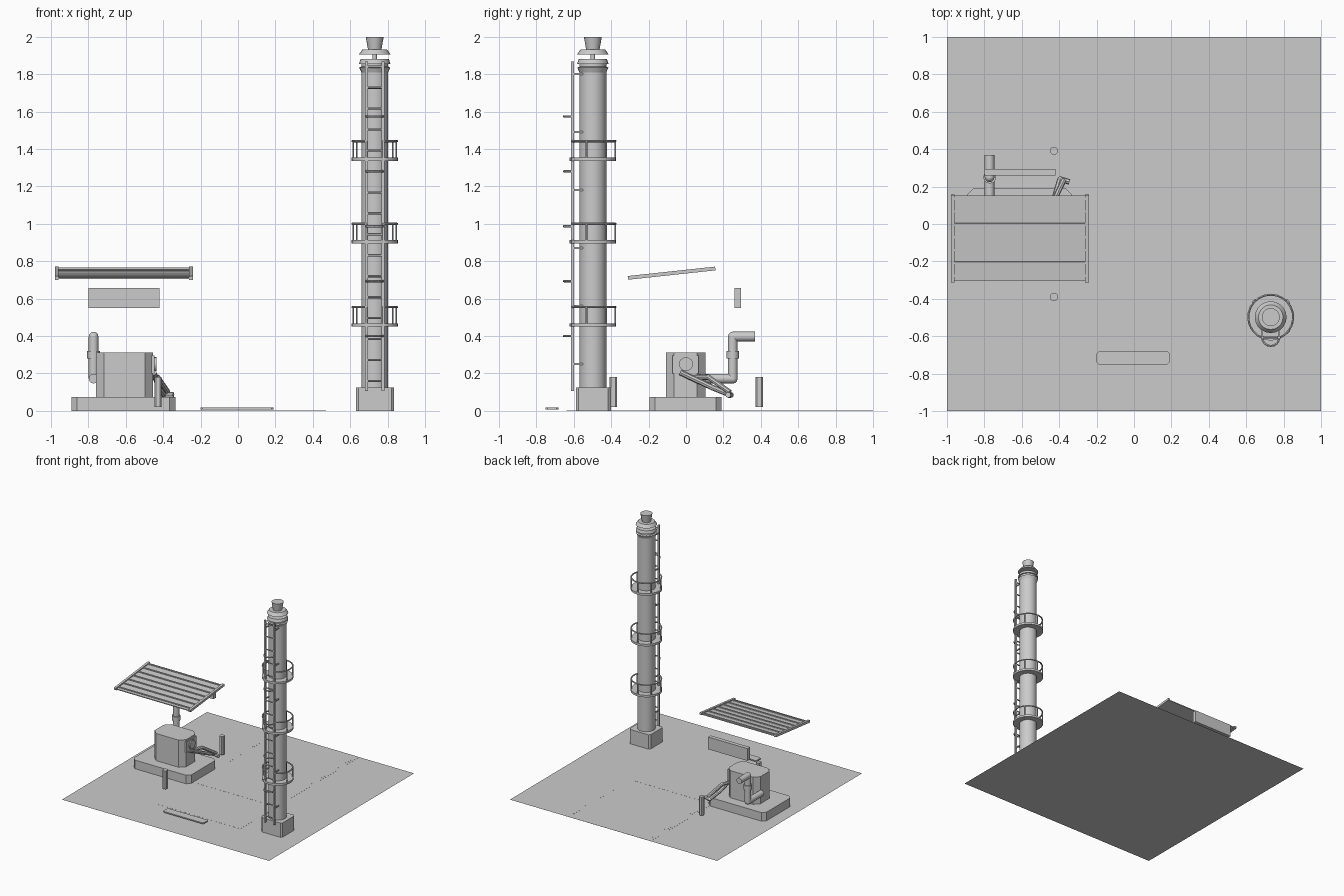
import bpy, bmesh, math
from mathutils import Vector, Matrix

old = bpy.data.objects.get("Cube")
if old:
    bpy.data.objects.remove(old)

grey = bpy.data.materials.new("plain grey")
grey.use_nodes = True
COLOUR = (0.6, 0.6, 0.6, 1)
grey.diffuse_color = COLOUR
grey.node_tree.nodes["Principled BSDF"].inputs["Base Color"].default_value = COLOUR


def finish(name, bm, smooth=False):
    bmesh.ops.recalc_face_normals(bm, faces=bm.faces)
    mesh = bpy.data.meshes.new(name)
    bm.to_mesh(mesh)
    bm.free()
    mesh.materials.append(grey)
    ob = bpy.data.objects.new(name, mesh)
    bpy.context.collection.objects.link(ob)
    if smooth:
        bpy.ops.object.select_all(action="DESELECT")
        ob.select_set(True)
        bpy.context.view_layer.objects.active = ob
        bpy.ops.object.shade_smooth_by_angle(angle=math.radians(35))
    return ob


def add_box(bm, x, y, z):
    """Box from three (low, high) ranges."""
    mid = Vector([sum(r) / 2 for r in (x, y, z)])
    size = [r[1] - r[0] for r in (x, y, z)]
    bmesh.ops.create_cube(bm, size=1, matrix=Matrix.Translation(mid) @ Matrix.Diagonal((*size, 1)))


def box(name, x, y, z):
    bm = bmesh.new()
    add_box(bm, x, y, z)
    return finish(name, bm)


def block(name, x, y, z, cut):
    """Box whose four upright corners are chamfered."""
    bm = bmesh.new()
    add_box(bm, x, y, z)
    upright = [e for e in bm.edges if abs(e.verts[0].co.z - e.verts[1].co.z) > 1e-4]
    bmesh.ops.bevel(bm, geom=upright, offset=cut, segments=1, affect="EDGES")
    return finish(name, bm)


def lathe(name, centre, profile, sides=16):
    """Turn a (radius, height) profile about an upright axis."""
    bm = bmesh.new()
    verts = [bm.verts.new((centre[0] + r, centre[1], z)) for r, z in profile]
    edges = [bm.edges.new(pair) for pair in zip(verts, verts[1:])]
    bmesh.ops.spin(bm, geom=verts + edges, cent=(*centre, 0), axis=(0, 0, 1),
                   angle=math.tau, steps=sides)
    bmesh.ops.remove_doubles(bm, verts=bm.verts, dist=1e-4)
    return finish(name, bm, True)


def add_rod(bm, a, b, r, sides=8):
    a, b = Vector(a), Vector(b)
    turn = (b - a).to_track_quat("Z", "Y").to_matrix().to_4x4()
    bmesh.ops.create_cone(bm, cap_ends=True, segments=sides, radius1=r, radius2=r,
                          depth=(b - a).length, matrix=Matrix.Translation((a + b) / 2) @ turn)


def add_path(bm, points, r, sides=8):
    """Rods joined by round elbows."""
    for a, b in zip(points, points[1:]):
        add_rod(bm, a, b, r, sides)
    for p in points[1:-1]:
        bmesh.ops.create_uvsphere(bm, u_segments=sides, v_segments=6, radius=r,
                                  matrix=Matrix.Translation(p))


def arc(cx, cy, z, r, start, end, steps):
    angles = [math.radians(start + (end - start) * i / steps) for i in range(steps + 1)]
    return [(cx + r * math.cos(t), cy + r * math.sin(t), z) for t in angles]


# Ground with road, pad and edge dashes
bm = bmesh.new()
bmesh.ops.create_grid(bm, x_segments=1, y_segments=1, size=1)
finish("ground", bm)
box("road", (-0.36, 0.47), (-0.64, 1), (0, 0.0006))
box("parking_pad", (-0.36, 0.4), (-0.14, 0.15), (0, 0.0012))
bm = bmesh.new()
for x in (-0.33, 0.44):
    for i in range(4):
        y = 0.36 + i * 0.177
        add_box(bm, (x - 0.01, x + 0.01), (y - 0.04, y + 0.04), (0, 0.0012))
finish("road_dashes", bm)
block("kerb", (-0.2, 0.19), (-0.75, -0.682), (0.008, 0.018), 0.01)

# Machine on its plinth
block("plinth", (-0.89, -0.335), (-0.195, 0.19), (0, 0.075), 0.03)
block("machine_body", (-0.76, -0.455), (-0.107, 0.103), (0.075, 0.312), 0.043)
box("side_panel", (-0.47, -0.447), (-0.072, 0.068), (0.2, 0.297))
bm = bmesh.new()
add_rod(bm, (-0.46, 0, 0.25), (-0.437, 0, 0.25), 0.037, 16)
finish("side_dial", bm, True)

# Exhaust with a collar
X = -0.772
bm = bmesh.new()
add_path(bm, [(X, 0.06, 0.172), (X, 0.25, 0.172), (X, 0.25, 0.397), (X, 0.37, 0.397)], 0.026, 12)
add_rod(bm, (X, 0.25, 0.28), (X, 0.25, 0.32), 0.034, 12)
finish("exhaust_pipe", bm, True)

# Jointed hose on the machine's side
bm = bmesh.new()
add_path(bm, [(-0.45, -0.03, 0.205), (-0.425, 0.14, 0.125), (-0.395, 0.24, 0.085),
              (-0.345, 0.225, 0.085)], 0.015)
add_path(bm, [(-0.46, 0.05, 0.18), (-0.43, 0.12, 0.18), (-0.375, 0.235, 0.1)], 0.014)
finish("feed_hose", bm, True)

# Short posts, front and back
for name, y in (("front_post", -0.39), ("back_post", 0.392)):
    block(name, (-0.446, -0.41), (y - 0.02, y + 0.02), (0.02, 0.18), 0.008)

# Sign board and tilted ribbed roof
box("sign_board", (-0.8, -0.42), (0.26, 0.295), (0.55, 0.657))
tilt = Matrix.Translation((-0.61, -0.077, 0.735)) @ Matrix.Rotation(math.atan2(0.05, 0.465), 4, "X")
bm = bmesh.new()
add_box(bm, (-0.35, 0.35), (-0.23, 0.23), (-0.006, 0.002))
for i in range(7):
    y = -0.2 + i * 0.069
    add_box(bm, (-0.35, 0.35), (y - 0.006, y + 0.006), (0, 0.008))
for s in (-1, 1):
    x = s * 0.359
    add_box(bm, (x - 0.01, x + 0.01), (-0.235, 0.235), (-0.009, 0.011))
bm.transform(tilt)
finish("ribbed_roof", bm)

# Chimney
C = (0.731, -0.498)
base = block("chimney_base", (0.631, 0.834), (-0.588, -0.402), (0, 0.125), 0.014)
lathe("chimney_shaft", C, [(0, 0.12), (0.072, 0.12), (0.072, 1.81), (0.07, 1.805), (0.083, 1.835),
      (0.072, 1.84), (0.072, 1.855), (0.084, 1.855), (0.076, 1.88), (0, 1.88)], 20)
lathe("chimney_cap", C, [(0, 1.87), (0.012, 1.87), (0.012, 1.905), (0.085, 1.905),
      (0.066, 1.932), (0.036, 1.932), (0.048, 2), (0, 2)], 20)

# Walkways with railings left open at the ladder
for name, z in (("lower", 0.45), ("middle", 0.895), ("upper", 1.337)):
    lathe(name + "_walkway", C, [(0.07, z), (0.125, z), (0.125, z + 0.018), (0.07, z + 0.018)], 24)
    bm = bmesh.new()
    add_path(bm, arc(*C, z + 0.105, 0.12, -70, 250, 20), 0.006, 6)
    for x, y, top in arc(*C, z + 0.105, 0.12, -70, 250, 6):
        add_rod(bm, (x, y, z), (x, y, top), 0.005, 6)
    finish(name + "_railing", bm, True)

# Ladder, wall brackets and guard hoops
LY = -0.606
bm = bmesh.new()
for s in (-1, 1):
    x = C[0] + s * 0.044
    add_box(bm, (x - 0.007, x + 0.007), (LY - 0.008, LY + 0.008), (0.105, 1.868))
    for i in range(6):
        z = 0.25 + i * 0.31
        add_box(bm, (x - 0.004, x + 0.004), (LY, C[1] - 0.05), (z - 0.005, z + 0.005))
for i in range(16):
    z = 0.16 + i * 0.112
    add_rod(bm, (C[0] - 0.044, LY, z), (C[0] + 0.044, LY, z), 0.006, 6)
finish("ladder", bm)
bm = bmesh.new()
for i in range(5):
    add_path(bm, arc(C[0], LY, 0.4 + i * 0.2935, 0.046, 180, 360, 8), 0.006, 6)
finish("ladder_hoops", bm, True)
